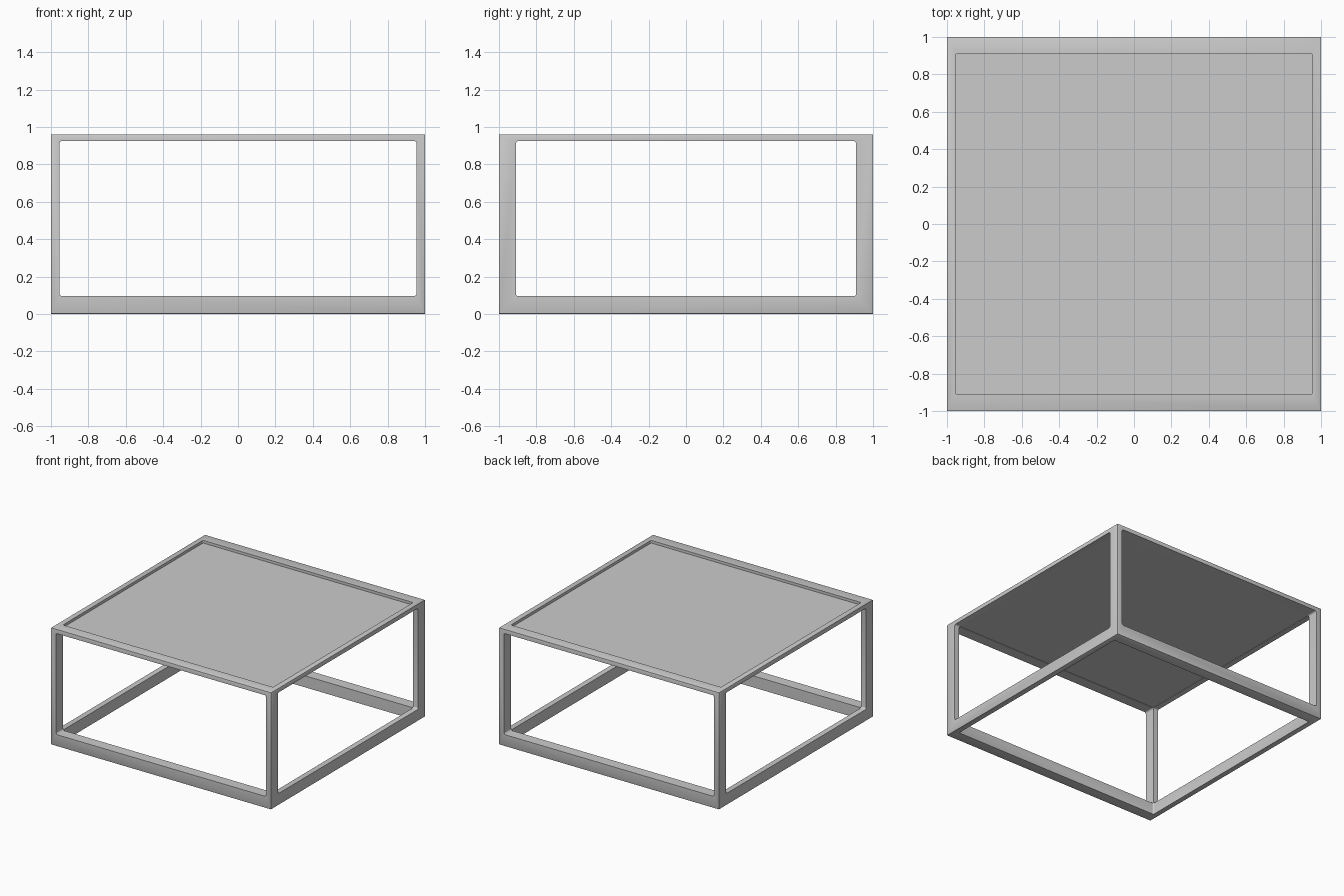
import bpy, bmesh
from mathutils import Vector

if "Cube" in bpy.data.objects:
    bpy.data.objects.remove(bpy.data.objects["Cube"])

HX, HY = 0.955, 0.91          # half sizes of the openings
Z0, Z1, TOP = 0.095, 0.925, 0.96


def box(name, lo, hi, bevel=0.0, segments=2, axis=None):
    """Box between two corners; bevels all edges, or only those along one axis."""
    lo, hi = Vector(lo), Vector(hi)
    bm = bmesh.new()
    bmesh.ops.create_cube(bm, size=1)
    for v in bm.verts:
        v.co = [(lo[i] + hi[i]) / 2 + v.co[i] * (hi[i] - lo[i]) for i in range(3)]
    if bevel:
        edges = [e for e in bm.edges if axis is None
                 or abs((e.verts[0].co - e.verts[1].co).normalized()[axis]) > 0.9]
        bmesh.ops.bevel(bm, geom=edges, offset=bevel, segments=segments,
                        profile=0.5, affect='EDGES')
    mesh = bpy.data.meshes.new(name)
    bm.to_mesh(mesh)
    bm.free()
    obj = bpy.data.objects.new(name, mesh)
    bpy.context.collection.objects.link(obj)
    return obj


# Open frame: one block with a rounded opening cut through along each axis
frame = box("table_frame", (-1, -1, 0), (1, 1, TOP), 0.004)
cutters = [
    box("side_opening_cutter", (-1.2, -HY, Z0), (1.2, HY, Z1), 0.015, 4, 0),
    box("front_opening_cutter", (-HX, -1.2, Z0), (HX, 1.2, Z1), 0.015, 4, 1),
    box("top_opening_cutter", (-HX, -HY, -0.2), (HX, HY, 1.2), 0.01, 4, 2),
]
for cutter in cutters:
    mod = frame.modifiers.new(cutter.name, 'BOOLEAN')
    mod.operation = 'DIFFERENCE'
    mod.solver = 'EXACT'
    mod.object = cutter

# Bake the cuts, then discard the cutters
graph = bpy.context.evaluated_depsgraph_get()
baked = bpy.data.meshes.new_from_object(frame.evaluated_get(graph))
frame.modifiers.clear()
frame.data = baked
for cutter in cutters:
    bpy.data.objects.remove(cutter)

# Thin table top, recessed just below the rim
box("table_top", (-HX - 0.003, -HY - 0.003, 0.928), (HX + 0.003, HY + 0.003, 0.938))

# Smooth the small rounded edges only
bpy.ops.object.select_all(action='DESELECT')
frame.select_set(True)
bpy.context.view_layer.objects.active = frame
bpy.ops.object.shade_smooth_by_angle()
